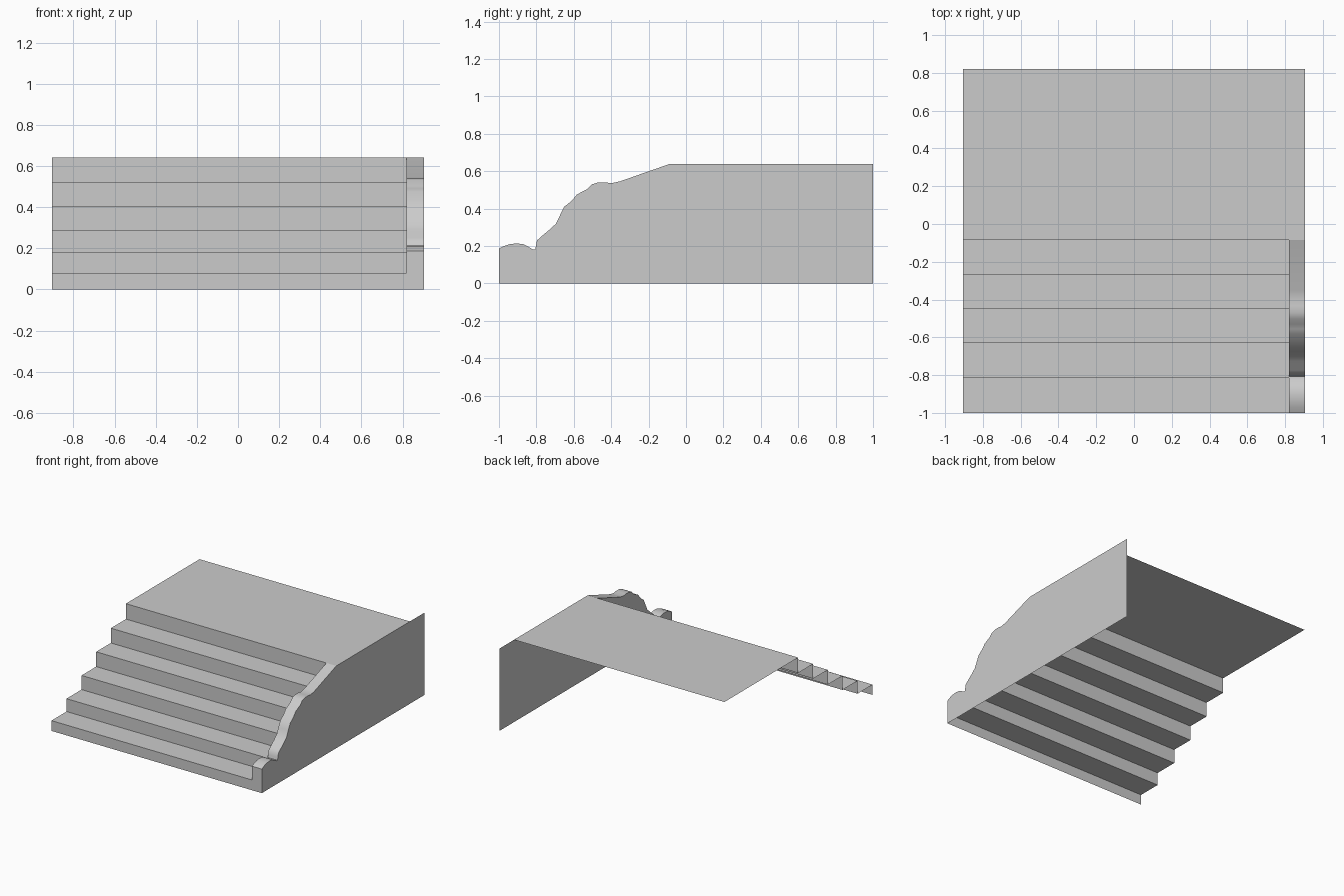
import bpy
import math

cube = bpy.data.objects.get("Cube")
if cube:
    bpy.data.objects.remove(cube, do_unlink=True)

stone = bpy.data.materials.new("light grey stone")
stone.use_nodes = True
colour = (0.6, 0.6, 0.6, 1)
stone.diffuse_color = colour
stone.node_tree.nodes["Principled BSDF"].inputs["Base Color"].default_value = colour

HALF = 0.905      # half of the overall width
INNER = 0.82      # inner face of the side wall
TOP = 0.64        # landing height
LANDING = -0.085  # front edge of the landing


def add_object(name, verts, faces, smooth=False):
    mesh = bpy.data.meshes.new(name)
    mesh.from_pydata(verts, [], faces)
    mesh.materials.append(stone)
    if smooth:
        mesh.shade_smooth()
        mesh.set_sharp_from_angle(angle=math.radians(40))
    obj = bpy.data.objects.new(name, mesh)
    bpy.context.collection.objects.link(obj)
    return obj


def sheet(name, profile, x0, x1, smooth=False):
    """Sweep a (y, z) profile across x as an open sheet facing up and forward."""
    verts = [(x, y, z) for y, z in profile for x in (x0, x1)]
    faces = [(2 * i, 2 * i + 1, 2 * i + 3, 2 * i + 2) for i in range(len(profile) - 1)]
    return add_object(name, verts, faces, smooth)


def panel(name, outline, x):
    """Flat upright panel from a (y, z) outline."""
    return add_object(name, [(x, y, z) for y, z in outline], [tuple(range(len(outline)))])


# Stair profile: risers and treads up to the landing edge
fronts = [-1, -0.815, -0.63, -0.45, -0.27, LANDING]
heights = [0, 0.08, 0.18, 0.29, 0.405, 0.52, TOP]
stairs = []
for i, y in enumerate(fronts):
    stairs += [(y, heights[i]), (y, heights[i + 1])]

# Scrolled top edge of the side wall, front to back
scroll = [(-1, 0.187), (-0.973, 0.2), (-0.94, 0.211), (-0.905, 0.214), (-0.87, 0.21),
          (-0.845, 0.198), (-0.82, 0.182), (-0.807, 0.182), (-0.802, 0.2),
          (-0.797, 0.23), (-0.775, 0.25), (-0.727, 0.29), (-0.695, 0.32),
          (-0.674, 0.364), (-0.652, 0.41), (-0.615, 0.438), (-0.583, 0.476),
          (-0.556, 0.49), (-0.53, 0.503), (-0.503, 0.53), (-0.47, 0.54),
          (-0.433, 0.541), (-0.4, 0.536), (-0.353, 0.546), (LANDING, TOP)]

sheet("steps", stairs, -HALF, INNER)
sheet("landing", [(LANDING, TOP), (0.82, TOP)], -HALF, HALF)
sheet("wall_coping", [(-1, 0)] + scroll, INNER, HALF, smooth=True)
panel("outer_wall", [(-1, 0), (1, 0), (1, TOP)] + scroll[::-1], HALF)
# Inner cheek fills the space between the stairs and the scrolled edge
panel("inner_cheek", scroll + stairs[-2:0:-1], INNER)
